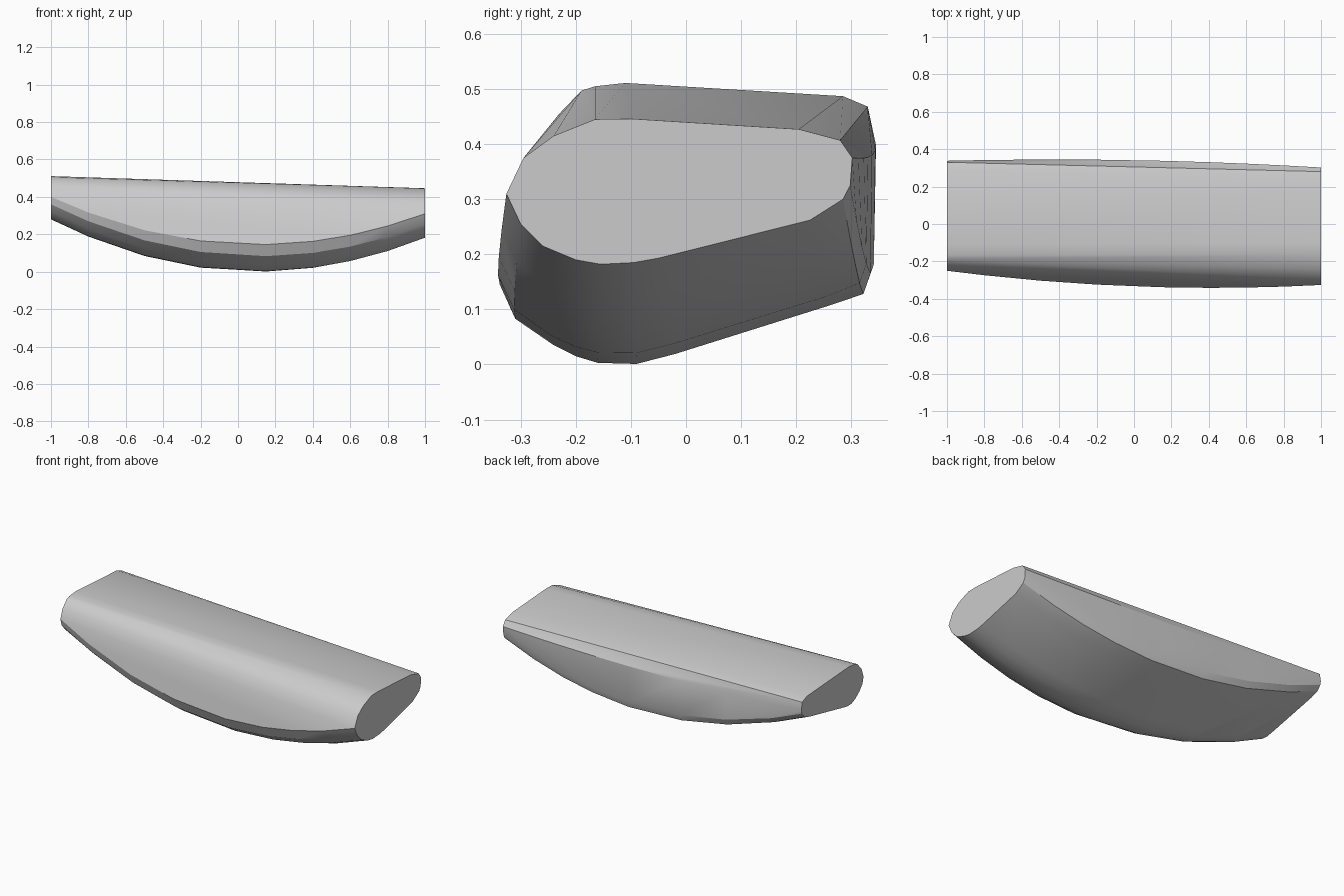
import bpy, bmesh, math

if "Cube" in bpy.data.objects:
    bpy.data.objects.remove(bpy.data.objects["Cube"])

# Cross-section outlines (y, z): left end, belly (None = straight between ends), right end
OUTLINE = [
    ((-.165, .505), None, (-.165, .445)),
    ((-.110, .511), None, (-.100, .446)),
    ((.285, .487), None, (.205, .427)),
    ((.330, .468), None, (.280, .407)),
    ((.338, .420), (.338, .380), (.302, .375)),
    ((.334, .400), (.335, .165), (.298, .325)),
    ((.310, .372), (.322, .128), (.285, .300)),
    ((.260, .355), (.260, .107), (.225, .262)),
    ((-.060, .287), (-.020, .019), (-.050, .193)),
    ((-.100, .280), (-.090, .001), (-.095, .185)),
    ((-.135, .281), (-.160, .003), (-.155, .182)),
    ((-.170, .295), (-.200, .015), (-.200, .190)),
    ((-.210, .325), (-.240, .035), (-.260, .215)),
    ((-.240, .360), (-.310, .083), (-.300, .255)),
    ((-.250, .400), (-.338, .145), (-.326, .310)),
    ((-.230, .455), None, (-.295, .375)),
    ((-.190, .497), None, (-.240, .415)),
]
BELLY_X = 0.15
STATIONS = [-1, -.8, -.5, -.2, .15, .4, .6, .8, 1]


def section_point(a, m, b, x):
    """Quadratic curve through three sections, or a straight line along x."""
    if m is None:
        t = (x + 1) / 2
        return [p + (q - p) * t for p, q in zip(a, b)]
    wa = (x - BELLY_X) * (x - 1) / ((-1 - BELLY_X) * -2)
    wm = (x + 1) * (x - 1) / ((BELLY_X + 1) * (BELLY_X - 1))
    wb = (x + 1) * (x - BELLY_X) / (2 * (1 - BELLY_X))
    return [wa * p + wm * q + wb * r for p, q, r in zip(a, m, b)]


# Convex body wrapped around the sections
bm = bmesh.new()
for x in STATIONS:
    for a, m, b in OUTLINE:
        y, z = section_point(a, m, b, x)
        bm.verts.new((x, y, max(z, 0)))
hull = bmesh.ops.convex_hull(bm, input=bm.verts[:])
loose = [v for v in bm.verts if not v.link_faces]
bmesh.ops.delete(bm, geom=loose, context='VERTS')

# Merge flat areas such as the end caps
bmesh.ops.dissolve_limit(bm, angle_limit=math.radians(0.5),
                         verts=bm.verts[:], edges=bm.edges[:])
bmesh.ops.recalc_face_normals(bm, faces=bm.faces[:])

mesh = bpy.data.meshes.new("curved_body")
bm.to_mesh(mesh)
bm.free()
body = bpy.data.objects.new("curved_body", mesh)
bpy.context.collection.objects.link(body)

bpy.context.view_layer.objects.active = body
body.select_set(True)
bpy.ops.object.shade_smooth_by_angle(angle=math.radians(20))
